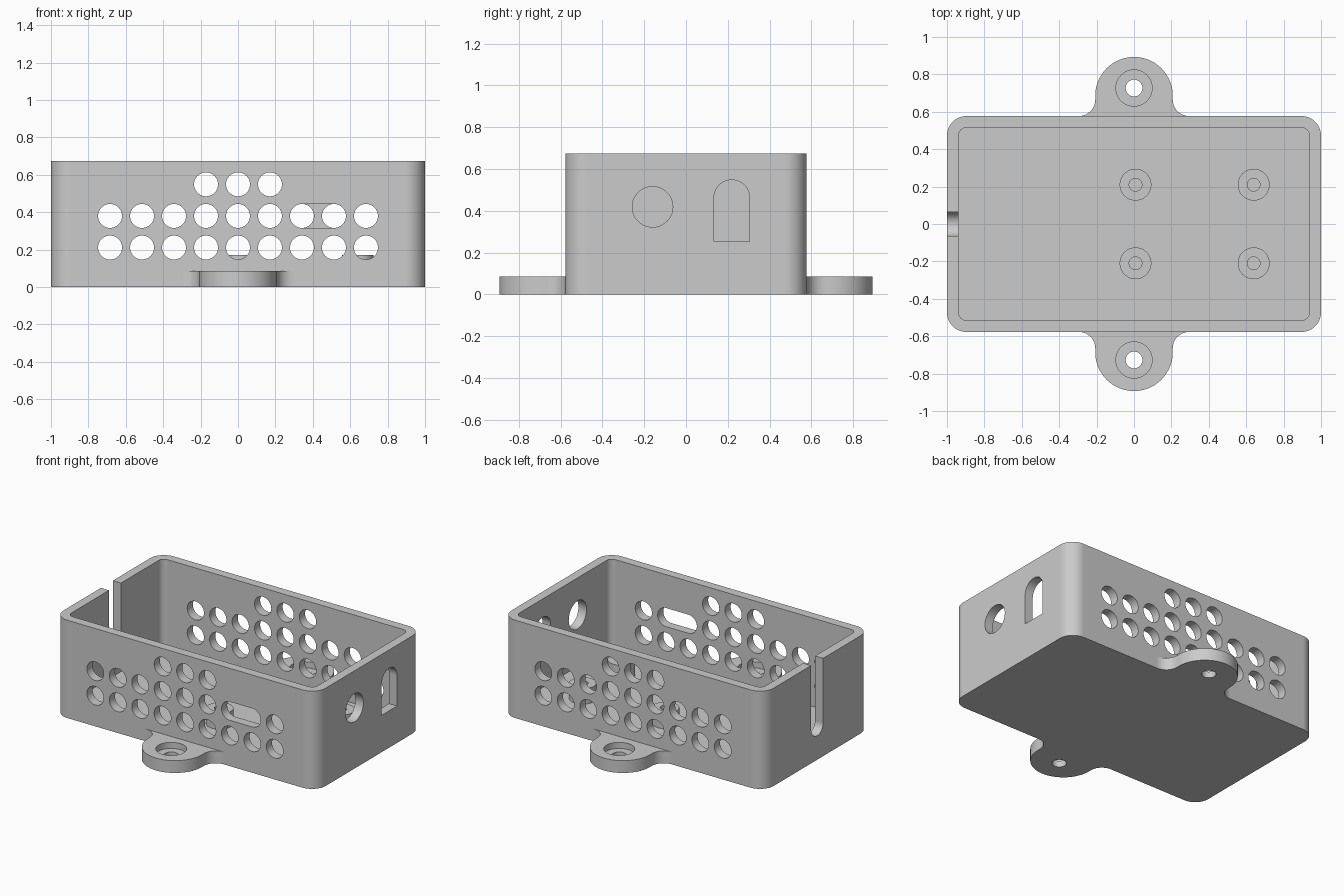
import bpy, bmesh, math
from math import cos, sin, pi
from mathutils import Matrix

cube = bpy.data.objects.get("Cube")
if cube:
    bpy.data.objects.remove(cube)

HX, HY, H = 1.0, 0.577, 0.674     # half sizes and height of the box
WALL, FLOOR = 0.062, 0.064
PITCH, HOLE_R = 0.171, 0.064
TAB_T = 0.085

grey = bpy.data.materials.new("plain grey")
grey.use_nodes = True
grey.diffuse_color = (0.6, 0.6, 0.6, 1)
grey.node_tree.nodes["Principled BSDF"].inputs["Base Color"].default_value = grey.diffuse_color


def arc(cx, cy, r, start, end, n=12):
    steps = [math.radians(start + (end - start) * i / n) for i in range(n + 1)]
    return [(cx + r * cos(a), cy + r * sin(a)) for a in steps]


def circle(cx, cy, r, n=40):
    return arc(cx, cy, r, 0, 360, n)[:-1]


def rounded_rect(hx, hy, r):
    x, y = hx - r, hy - r
    return (arc(x, y, r, 0, 90) + arc(-x, y, r, 90, 180)
            + arc(-x, -y, r, 180, 270) + arc(x, -y, r, 270, 360))


# Maps (outline u, outline v, extrusion) to x, y, z
AXES = {"z": lambda u, v, w: (u, v, w),
        "y": lambda u, v, w: (u, w, v),
        "x": lambda u, v, w: (w, u, v)}


def prism(bm, outline, lo, hi, axis="z"):
    place = AXES[axis]
    a = [bm.verts.new(place(u, v, lo)) for u, v in outline]
    b = [bm.verts.new(place(u, v, hi)) for u, v in outline]
    faces = [bm.faces.new(a[::-1]), bm.faces.new(b)]
    for i in range(len(a)):
        j = (i + 1) % len(a)
        faces.append(bm.faces.new((a[i], a[j], b[j], b[i])))
    bmesh.ops.recalc_face_normals(bm, faces=faces)


def make(name, prisms):
    bm = bmesh.new()
    for p in prisms:
        prism(bm, *p)
    mesh = bpy.data.meshes.new(name)
    bm.to_mesh(mesh)
    bm.free()
    ob = bpy.data.objects.new(name, mesh)
    bpy.context.collection.objects.link(ob)
    mesh.materials.append(grey)
    return ob


def activate(ob):
    bpy.ops.object.select_all(action="DESELECT")
    ob.select_set(True)
    bpy.context.view_layer.objects.active = ob


def cut(ob, prisms):
    cutter = make("cutter", prisms)
    cutter.hide_render = True
    mod = ob.modifiers.new("cut", "BOOLEAN")
    mod.operation, mod.solver, mod.object = "DIFFERENCE", "EXACT", cutter
    activate(ob)
    bpy.ops.object.modifier_apply(modifier=mod.name)
    bpy.data.objects.remove(cutter)


def finish(ob):
    activate(ob)
    bpy.ops.object.shade_smooth_by_angle(angle=math.radians(30))
    mod = ob.modifiers.new("flat walls", "WEIGHTED_NORMAL")
    mod.keep_sharp = True


# Open box
box = make("box_shell", [(rounded_rect(HX, HY, 0.105), 0, H)])
cut(box, [(rounded_rect(HX - WALL, HY - WALL, 0.043), FLOOR, H + 0.1)])

# Vent holes: two full rows and a short top row, with a slot in the front wall
vents = [(i, row) for row in (0, 1) for i in range(-4, 5)] + [(i, 2) for i in (-1, 0, 1)]
FRONT, BACK = (-HY - 0.05, -HY + 0.12), (HY - 0.12, HY + 0.05)
openings = []
for i, row in vents:
    hole = circle(i * PITCH, 0.211 + row * 0.169, HOLE_R)
    openings.append((hole, *BACK, "y"))
    if not (row == 1 and i in (2, 3)):
        openings.append((hole, *FRONT, "y"))
slot = arc(3 * PITCH, 0.38, HOLE_R, -90, 90, 20) + arc(2 * PITCH, 0.38, HOLE_R, 90, 270, 20)
openings.append((slot, *FRONT, "y"))

# Round and arched ports on the left wall, open cable slot on the right wall
arch = [(0.134, 0.254), (0.304, 0.254)] + arc(0.219, 0.463, 0.085, 0, 180, 20)
cable = [(0.065, H + 0.1), (-0.065, H + 0.1)] + arc(0, 0.23, 0.065, 180, 360, 20)
openings += [(circle(-0.16, 0.419, 0.097), HX - 0.12, HX + 0.05, "x"),
             (arch, HX - 0.12, HX + 0.05, "x"),
             (cable, -HX - 0.05, -HX + 0.12, "x")]
cut(box, openings)
finish(box)

# Screw tabs with filleted roots and counterbored holes
TAB_R, FILLET = 0.207, 0.088
for name, s in (("front_tab", -1), ("back_tab", 1)):
    outline = (arc(TAB_R + FILLET, HY + FILLET, FILLET, 270, 180)
               + arc(0, 0.893 - TAB_R, TAB_R, 0, 180, 40)
               + arc(-TAB_R - FILLET, HY + FILLET, FILLET, 0, -90))
    tab = make(name, [([(x, y * s) for x, y in outline], 0, TAB_T)])
    cut(tab, [(circle(0, 0.727 * s, 0.045), -0.1, 0.2)])
    cut(tab, [(circle(0, 0.727 * s, 0.097), 0.043, 0.2)])
    finish(tab)

# Board standoffs with screw holes
for x, xname in ((0.008, "inner"), (0.64, "outer")):
    for y, yname in ((-0.21, "front"), (0.21, "back")):
        post = make(f"{yname}_{xname}_standoff", [(circle(x, y, 0.085), FLOOR, 0.171)])
        cut(post, [(circle(x, y, 0.034), FLOOR - 0.05, 0.3)])
        finish(post)
